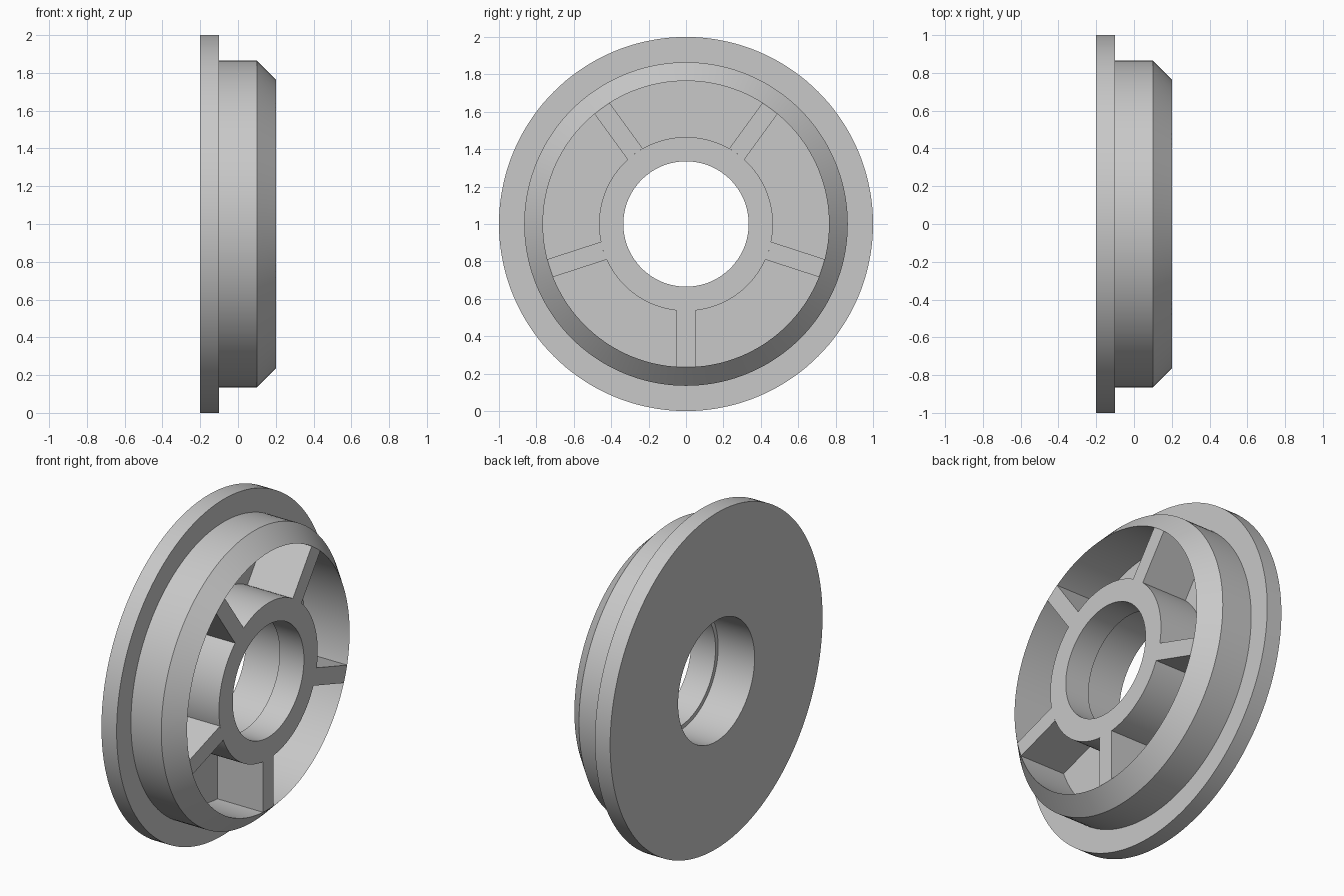
import bpy
import bmesh
from math import sin, cos, asin, pi, radians

old = bpy.data.objects.get("Cube")
if old:
    bpy.data.objects.remove(old, do_unlink=True)

SEGMENTS = 144
CENTRE_Z = 1.0
FRONT, FLOOR, BACK = 0.2, -0.1, -0.2
HUB_R, RIM_R = 0.465, 0.765

grey = bpy.data.materials.new("plain grey")
grey.use_nodes = True
colour = (0.58, 0.58, 0.58, 1)
grey.diffuse_color = colour
grey.node_tree.nodes["Principled BSDF"].inputs["Base Color"].default_value = colour


def finish(bm, name):
    bmesh.ops.recalc_face_normals(bm, faces=bm.faces)
    mesh = bpy.data.meshes.new(name)
    bm.to_mesh(mesh)
    bm.free()
    mesh.materials.append(grey)
    obj = bpy.data.objects.new(name, mesh)
    bpy.context.collection.objects.link(obj)
    obj.location.z = CENTRE_Z
    bpy.ops.object.select_all(action="DESELECT")
    obj.select_set(True)
    bpy.context.view_layer.objects.active = obj
    bpy.ops.object.shade_smooth_by_angle(angle=radians(25))
    return obj


def lathe(profile, name):
    """Revolve a closed (x, radius) profile around the x axis."""
    bm = bmesh.new()
    rings = []
    for i in range(SEGMENTS):
        a = 2 * pi * i / SEGMENTS
        rings.append([bm.verts.new((x, r * cos(a), r * sin(a))) for x, r in profile])
    n = len(profile)
    for i, ring in enumerate(rings):
        nxt = rings[(i + 1) % SEGMENTS]
        for j in range(n):
            k = (j + 1) % n
            bm.faces.new((ring[j], ring[k], nxt[k], nxt[j]))
    return finish(bm, name)


def spoke(angle, name, half_width=0.05, steps=6):
    """Radial web whose ends follow the hub and the rim wall."""
    offsets = [half_width * (2 * i / steps - 1) for i in range(steps + 1)]
    outline = [(HUB_R, t) for t in offsets] + [(RIM_R, t) for t in reversed(offsets)]
    bm = bmesh.new()
    verts = []
    for r, t in outline:
        a = angle + asin(t / r)
        verts.append(bm.verts.new((FLOOR - 0.02, r * cos(a), r * sin(a))))
    face = bm.faces.new(verts)
    extruded = bmesh.ops.extrude_face_region(bm, geom=[face])["geom"]
    moved = [g for g in extruded if isinstance(g, bmesh.types.BMVert)]
    bmesh.ops.translate(bm, verts=moved, vec=(FRONT - FLOOR + 0.02, 0, 0))
    return finish(bm, name)


# Flange, bevelled rim, recessed pocket and stepped hub
lathe([
    (BACK, 0.36), (BACK, 1.0), (-0.1, 1.0), (-0.1, 0.865),
    (0.1, 0.865), (FRONT, RIM_R), (FLOOR, RIM_R), (FLOOR, HUB_R),
    (FRONT, HUB_R), (FRONT, 0.335), (0.04, 0.335), (0.04, 0.36),
], "flanged_wheel_body")

# Five webs between hub and rim, one pointing straight down
for i in range(5):
    spoke(-pi / 2 + i * 2 * pi / 5, f"spoke_{i + 1}")
